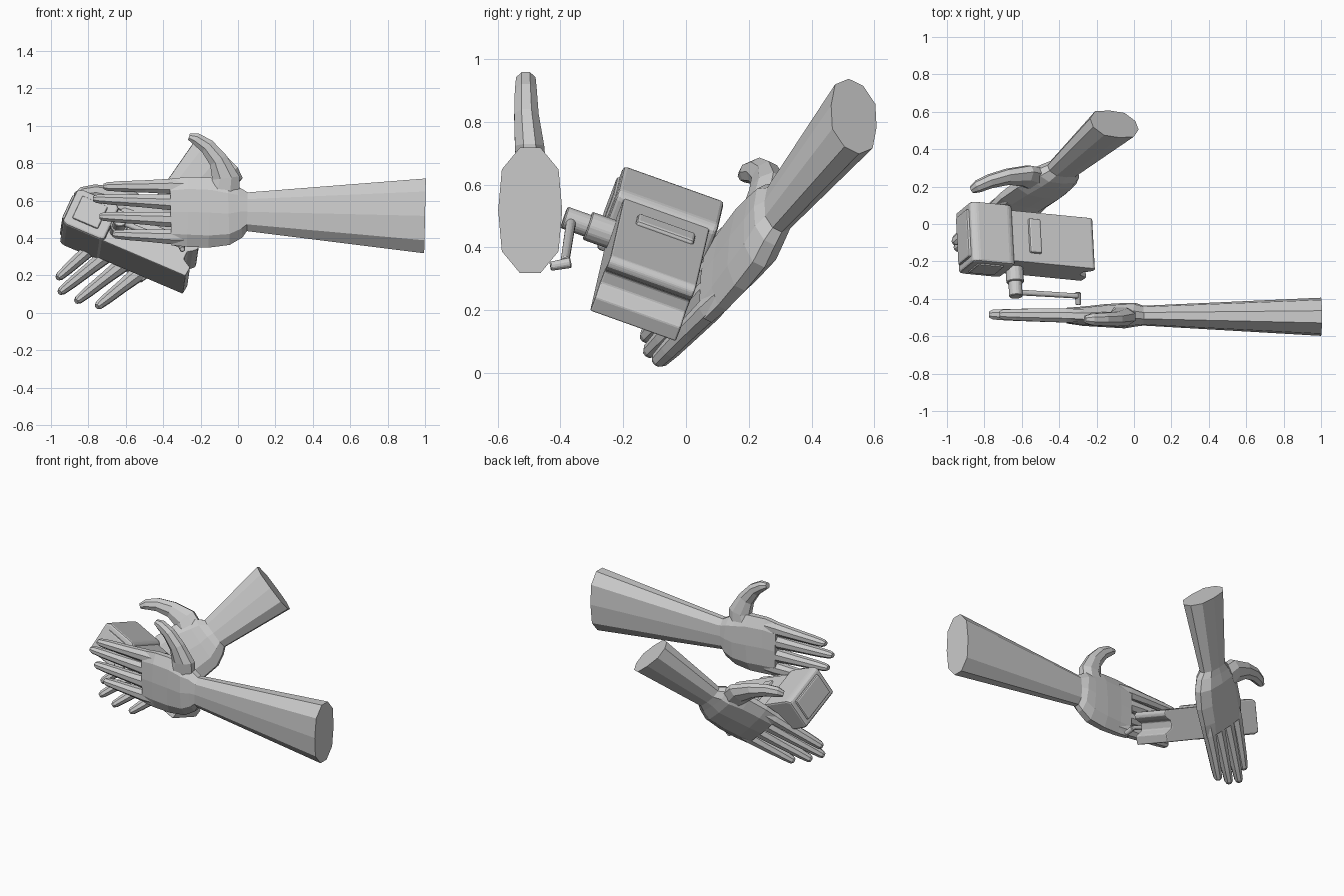
import bpy, bmesh, math
from mathutils import Vector, Matrix

if "Cube" in bpy.data.objects:
    bpy.data.objects.remove(bpy.data.objects["Cube"])

grey = bpy.data.materials.new("plain_grey")
grey.diffuse_color = (0.6, 0.6, 0.6, 1)
grey.use_nodes = True
grey.node_tree.nodes["Principled BSDF"].inputs["Base Color"].default_value = grey.diffuse_color


def finish(name, bm, matrix=None):
    if matrix:
        bm.transform(matrix)
    bmesh.ops.recalc_face_normals(bm, faces=bm.faces)
    mesh = bpy.data.meshes.new(name)
    bm.to_mesh(mesh)
    bm.free()
    mesh.materials.append(grey)
    obj = bpy.data.objects.new(name, mesh)
    bpy.context.collection.objects.link(obj)
    return obj


def frame(origin, a, b, c):
    return Matrix((a, b, c)).transposed().to_4x4() if origin is None else \
        Matrix.Translation(origin) @ Matrix((a, b, c)).transposed().to_4x4()


# ---------- hands ----------
def loft(sections, sides=10):
    """Closed tube through (u, v, p, half_width, half_thickness), bending in the u-v plane."""
    bm = bmesh.new()
    rings = []
    for i, (u, v, p, w, t) in enumerate(sections):
        s0, s1 = sections[max(i - 1, 0)], sections[min(i + 1, len(sections) - 1)]
        d = Vector((s1[0] - s0[0], s1[1] - s0[1])).normalized()
        ring = []
        for k in range(sides):
            ang = 2 * math.pi * (k + 0.5) / sides
            cs, sn = math.cos(ang), math.sin(ang)
            e = (abs(cs) ** 2.8 + abs(sn) ** 2.8) ** (-1 / 2.8)
            ring.append(bm.verts.new((u - d.y * w * cs * e, v + d.x * w * cs * e, p + t * sn * e)))
        rings.append(ring)
    for r0, r1 in zip(rings, rings[1:]):
        for k in range(sides):
            j = (k + 1) % sides
            bm.faces.new((r0[k], r0[j], r1[j], r1[k]))
    bm.faces.new(rings[0])
    bm.faces.new(rings[-1])
    return bm


PALM = [(0, 0, 0, .105, .053), (.04, 0, .005, .14, .063), (.10, -.01, 0, .17, .068),
        (.20, -.005, 0, .19, .062), (.32, 0, -.003, .19, .052), (.41, -.002, 0, .18, .042)]
# base v, tip u, tip v
FINGERS = [(.136, .77, .135), (.046, .825, .07), (-.046, .79, -.025), (-.137, .72, -.12)]
THUMB = [(.13, .08, 0, .09, .05), (.115, .18, -.008, .075, .048), (.155, .275, -.018, .052, .04),
         (.215, .35, -.02, .042, .036), (.275, .39, -.02, .033, .032), (.312, .402, -.02, .018, .02)]


def build_hand(name, matrix, arm_end):
    hand = finish(name, loft([arm_end] + PALM), matrix)
    digits = [("thumb", THUMB)]
    for i, (v0, u1, v1) in enumerate(FINGERS):
        path = []
        for f, w, t in ((0, .036, .034), (.2, .042, .039), (.5, .034, .036),
                        (.8, .029, .032), (.96, .023, .027), (1, .014, .017)):
            path.append((.32 + (u1 - .32) * f, v0 + (v1 - v0) * f, .006 * f, w, t))
        digits.append((f"finger_{i}", path))
    for part, path in digits:
        cutter = finish(part, loft(path, 8), matrix)
        mod = hand.modifiers.new(part, 'BOOLEAN')
        mod.operation, mod.solver, mod.object = 'UNION', 'EXACT', cutter
        bpy.context.view_layer.objects.active = hand
        bpy.ops.object.modifier_apply(modifier=part)
        bpy.data.objects.remove(cutter)
    return hand


build_hand("front_hand", frame(Vector((.05, -.49, .54)), Vector((-1, 0, 0)), Vector((0, 0, 1)), Vector((0, 1, 0))),
           (-.95, -.022, -.006, .203, .102))
u = Vector((-.64, -.52, -.57)).normalized()
v = Vector((-.70, .08, .71))
v = (v - u * v.dot(u)).normalized()
build_hand("rear_hand", frame(Vector((-.38, .295, .525)), u, v, -u.cross(v)),
           (-.466, .035, .006, .165, .085))

# ---------- tilted box ----------
a = Vector((.915, -.09, -.39)).normalized()
b = Vector((-.05, .94, -.335))
b = (b - a * b.dot(a)).normalized()
BOX = frame(Vector((-.94, -.26, .485)), a, b, a.cross(b))


def bevel(obj, width, segments=2):
    m = obj.modifiers.new("rounded", 'BEVEL')
    m.width, m.segments, m.limit_method = width, segments, 'ANGLE'
    m.angle_limit = math.radians(25)


def prism(name, profile, b0, b1, width):
    """Profile in the length-height plane, extruded across the box."""
    bm = bmesh.new()
    face = bm.faces.new([bm.verts.new((x, b0, z)) for x, z in profile])
    new = bmesh.ops.extrude_face_region(bm, geom=[face])["geom"]
    bmesh.ops.translate(bm, vec=(0, b1 - b0, 0), verts=[g for g in new if isinstance(g, bmesh.types.BMVert)])
    obj = finish(name, bm, BOX)
    bevel(obj, width)
    return obj


def block(name, x0, x1, y0, y1, z0, z1, width):
    return prism(name, [(x0, z0), (x1, z0), (x1, z1), (x0, z1)], y0, y1, width)


# main body with a channel across its low end
prism("box_body", [(.15, 0), (.72, 0), (.725, .055), (.70, .07), (.675, .085), (.675, .13),
                   (.70, .145), (.72, .165), (.72, .185), (.705, .2), (.15, .2)], .02, .31, .006)
# larger cap with tapered shoulder
prism("box_cap", [(0, .005), (.03, -.005), (.22, -.005), (.245, .005), (.245, .2), (.22, .215),
                  (.03, .215), (0, .2)], -.005, .335, .012)
block("cap_end_panel", -.014, .01, .03, .30, .03, .18, .01)
block("cap_side_panel", .04, .19, -.014, .01, .04, .18, .008)


# raised rounded strip on top
block("top_strip", .335, .405, .075, .27, .19, .214, .01)


# ---------- crank ----------
def rod(name, start, end, r0, r1=None, sides=12):
    bm = bmesh.new()
    d = end - start
    bmesh.ops.create_cone(bm, cap_ends=True, segments=sides, radius1=r0, radius2=r1 or r0, depth=d.length)
    obj = finish(name, bm, Matrix.Translation((start + end) / 2) @ d.to_track_quat('Z', 'Y').to_matrix().to_4x4())
    bevel(obj, .004, 1)
    return obj


hub = BOX @ Vector((.29, 0, .09))
arm_start, arm_end = hub - b * .115, Vector((-.30, -.385, .358))
rod("crank_collar", hub + b * .03, hub - b * .06, .048)
rod("crank_hub", hub - b * .05, hub - b * .14, .037)
rod("crank_arm", arm_start, arm_end, .017, .015, 8)
rod("crank_handle", arm_end + b * .02, arm_end - b * .05 - Vector((0, 0, .035)), .018, .016, 8)
